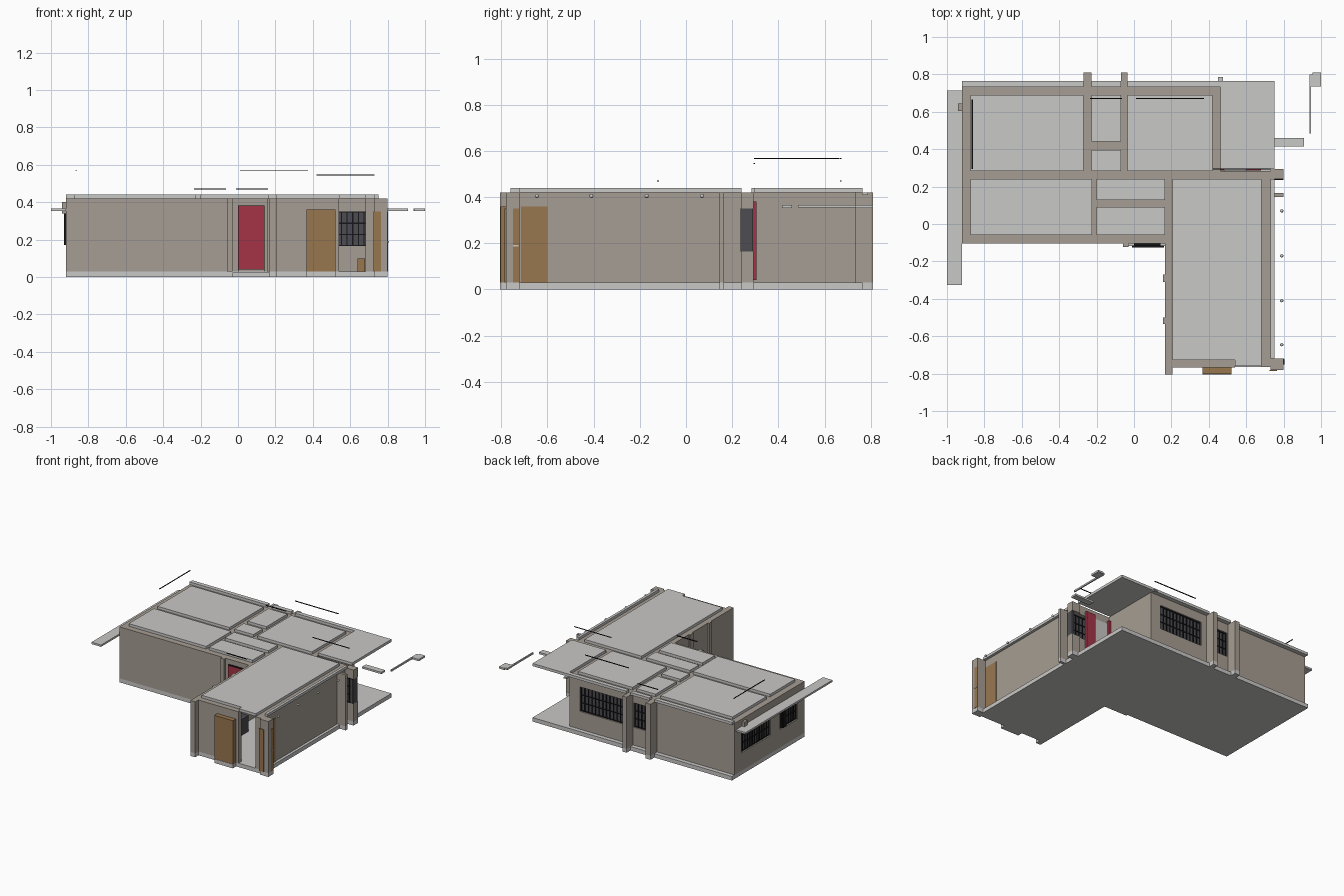
import bpy, bmesh, math
from mathutils import Matrix, Vector

if "Cube" in bpy.data.objects:
    bpy.data.objects.remove(bpy.data.objects["Cube"])


def mat(name, r, g, b):
    m = bpy.data.materials.new(name)
    lin = [((c / 255 + 0.055) / 1.055) ** 2.4 for c in (r, g, b)]
    m.diffuse_color = (*lin, 1)
    m.use_nodes = True
    m.node_tree.nodes["Principled BSDF"].inputs["Base Color"].default_value = m.diffuse_color
    return m


WALL = mat("wall_tan", 166, 157, 147)
SLAB = mat("concrete_grey", 201, 200, 199)
RED = mat("door_red", 165, 52, 70)
WOOD = mat("wood_brown", 152, 119, 80)
GLASS = mat("glass_dark", 76, 76, 82)
BLACK = mat("bar_black", 22, 22, 24)

FLOOR, TOP, ROOF = 0.03, 0.42, 0.44
SILL, HEAD = 0.165, 0.35


def boxes(name, items, material):
    """One object from boxes given as (x0, x1, y0, y1, z0, z1)."""
    bm = bmesh.new()
    for x0, x1, y0, y1, z0, z1 in items:
        size = Matrix.Diagonal((x1 - x0, y1 - y0, z1 - z0, 1))
        mid = Vector(((x0 + x1) / 2, (y0 + y1) / 2, (z0 + z1) / 2))
        bmesh.ops.create_cube(bm, size=1, matrix=Matrix.Translation(mid) @ size)
    me = bpy.data.meshes.new(name)
    bm.to_mesh(me)
    bm.free()
    me.materials.append(material)
    ob = bpy.data.objects.new(name, me)
    bpy.context.collection.objects.link(ob)
    return ob


def oriented(axis, a0, a1, t0, t1, z0, z1):
    """Box running along axis, t is the range across it."""
    return (a0, a1, t0, t1, z0, z1) if axis == "x" else (t0, t1, a0, a1, z0, z1)


def wall(name, axis, a0, a1, t0, t1, openings=()):
    parts, pos = [], a0
    for o0, o1 in sorted(openings):
        parts.append(oriented(axis, pos, o0, t0, t1, FLOOR, TOP))
        parts.append(oriented(axis, o0, o1, t0, t1, FLOOR, SILL))
        parts.append(oriented(axis, o0, o1, t0, t1, HEAD, TOP))
        pos = o1
    if pos < a1:
        parts.append(oriented(axis, pos, a1, t0, t1, FLOOR, TOP))
    return boxes(name, parts, WALL)


def window(name, axis, a0, a1, t):
    """Dark pane with a black grid of bars on both sides."""
    boxes(name + "_glass", [oriented(axis, a0, a1, t - .004, t + .004, SILL, HEAD)], GLASS)
    n = max(3, round((a1 - a0) / 0.03))
    bars = []
    for i in range(n + 1):
        a = a0 + .003 + (a1 - a0 - .006) * i / n
        bars.append(oriented(axis, a - .003, a + .003, t - .01, t + .01, SILL, HEAD))
    for k in range(4):
        z = SILL + .003 + (HEAD - SILL - .006) * k / 3
        bars.append(oriented(axis, a0, a1, t - .009, t + .009, z - .003, z + .003))
    boxes(name + "_bars", bars, BLACK)


# Floor slab, L-shaped with small pads under the posts
boxes("floor_slab", [
    (-.92, .75, .24, .765, 0, FLOOR), (-.92, .205, -.105, .24, 0, FLOOR),
    (.205, .75, -.765, .24, 0, FLOOR), (.165, .205, -.805, -.105, 0, FLOOR),
    (.75, .80, .24, .295, 0, FLOOR), (.75, .80, .145, .165, 0, FLOOR),
    (.73, .80, -.78, -.72, 0, FLOOR), (.365, .52, -.805, -.765, 0, FLOOR),
    (-.27, -.228, .765, .81, 0, FLOOR), (-.07, -.035, .765, .81, 0, FLOOR)], SLAB)

# Outer walls
wall("back_wall", "x", -.92, .463, .69, .733, [(-.222, -.075), (.01, .375)])
wall("left_wall", "y", -.105, .69, -.92, -.873, [(-.02, .19), (.30, .65)])
wall("front_wall", "x", -.873, .165, -.105, -.06)
wall("wing_left_wall", "y", -.805, .24, .165, .205)
wall("wing_front_wall", "x", .205, .54, -.768, -.727)
wall("wing_right_wall", "y", -.765, .24, .682, .73)
wall("middle_wall", "x", -.873, .80, .24, .283, [(.52, .80)])
wall("porch_side_wall", "y", .283, .69, .42, .463)

# Inner partitions
wall("partition_a", "y", .283, .69, -.27, -.228)
wall("partition_a_thick", "y", .53, .63, -.28, -.27)
wall("partition_b", "y", .283, .69, -.07, -.035)
wall("partition_c", "x", -.228, -.07, .395, .44)
wall("partition_d", "y", -.06, .24, -.225, -.2)
wall("partition_e", "x", -.2, .165, .09, .128)

# Posts and fins
boxes("posts", [
    (-.27, -.228, .733, .81, FLOOR, TOP), (-.07, -.035, .733, .81, FLOOR, TOP),
    (.73, .80, -.78, -.72, FLOOR, TOP), (.73, .80, .145, .165, FLOOR, TOP),
    (.73, .80, .283, .293, FLOOR, SILL), (.73, .80, .283, .293, HEAD, TOP),
    (-.06, -.03, -.122, -.105, FLOOR, TOP),
    (.155, .165, -.31, -.27, FLOOR, TOP), (.155, .165, -.535, -.5, FLOOR, TOP)], WALL)

# Roof panels, one per room, leaving the wall tops as grooves
rooms = [
    (-.873, -.27, .283, .69), (-.228, -.07, .44, .69), (-.228, -.07, .283, .395),
    (-.035, .42, .283, .69), (.463, .75, .295, .765), (-.873, -.225, -.06, .24),
    (-.2, .165, .128, .24), (-.2, .165, -.06, .09), (.205, .682, -.727, .24),
    (.54, .682, -.76, -.727), (.73, .75, -.72, .24), (-.92, -.27, .733, .765),
    (-.228, -.07, .733, .765), (-.035, .463, .733, .765)]
boxes("roof_panels", [(*r, TOP, ROOF) for r in rooms], SLAB)

# Awnings
boxes("left_awning", [(-1.0, -.92, -.325, .715, .352, .366)], SLAB)
boxes("right_awning", [(.75, .91, .415, .46, .352, .366)], SLAB)
boxes("loose_awning", [(.937, .947, .485, .735, .354, .366),
                       (.937, .96, .735, .80, .352, .366),
                       (.955, 1.0, .735, .81, .352, .366)], SLAB)

# Windows
window("back_window", "x", .01, .375, .715)
window("back_small_window", "x", -.222, -.075, .715)
window("left_window", "y", .30, .65, -.90)
window("left_front_window", "y", -.02, .19, -.90)
window("porch_window", "x", .52, .798, .245)
boxes("porch_window_end", [(.78, .80, .235, .29, SILL, HEAD)], GLASS)

# Doors
boxes("front_door", [(.003, .14, -.122, -.105, .04, .38)], RED)
boxes("front_door_frame", [(0, .003, -.12, -.105, FLOOR, .383), (.14, .143, -.12, -.105, FLOOR, .383),
                           (0, .143, -.12, -.105, .38, .383)], BLACK)
boxes("front_step", [(-.03, .165, -.118, -.105, 0, .025)], SLAB)
boxes("porch_doors", [(.60, .68, .285, .305, .04, .38), (.463, .48, .285, .305, .04, .38)], RED)
boxes("porch_door_pane", [(.48, .60, .283, .289, .05, .36)], SLAB)
boxes("wing_front_door", [(.365, .52, -.803, -.768, FLOOR, .36)], WOOD)
boxes("wing_side_door", [(.73, .735, -.715, -.60, FLOOR, .36)], WOOD)
boxes("post_panel", [(.725, .765, -.785, -.78, FLOOR, .35), (.80, .803, -.75, -.72, FLOOR, .35)], WOOD)
boxes("door_handle", [(.803, .806, -.75, -.725, .185, .192)], SLAB)

# Furniture seen through the wing opening
boxes("low_cabinet", [(.205, .30, -.60, -.30, FLOOR, .15)], GLASS)
boxes("high_cabinet", [(.205, .27, -.60, -.30, .23, .33)], RED)
boxes("side_table", [(.64, .68, -.4, -.2, FLOOR, .10)], WOOD)

# Thin rods floating over the windows and doors
R = .002
boxes("floating_rods", [
    (-.235, -.065, .667, .674, .47 - R, .47 + R), (-.01, .16, -.125, -.116, .47 - R, .47 + R),
    (.01, .375, .667, .674, .568 - R, .568 + R), (.42, .73, .292, .298, .545 - R, .545 + R),
    (-.868, -.862, .295, .665, .568 - R, .568 + R)], BLACK)

# Wall box and meter on the left side
boxes("left_wall_box", [(-.94, -.92, .605, .645, .34, .40)], WALL)
boxes("left_meter", [(-.93, -.92, .125, .165, .17, .34)], BLACK)
boxes("back_stub", [(.45, .475, .765, .787, .41, .42)], SLAB)

# Row of small round lamps beside the wing
bm = bmesh.new()
for y in (.07, -.17, -.41, -.645):
    bmesh.ops.create_uvsphere(bm, u_segments=10, v_segments=6, radius=.009,
                              matrix=Matrix.Translation((.79, y, .405)))
me = bpy.data.meshes.new("side_lamps")
bm.to_mesh(me)
bm.free()
me.materials.append(SLAB)
bpy.context.collection.objects.link(bpy.data.objects.new("side_lamps", me))
